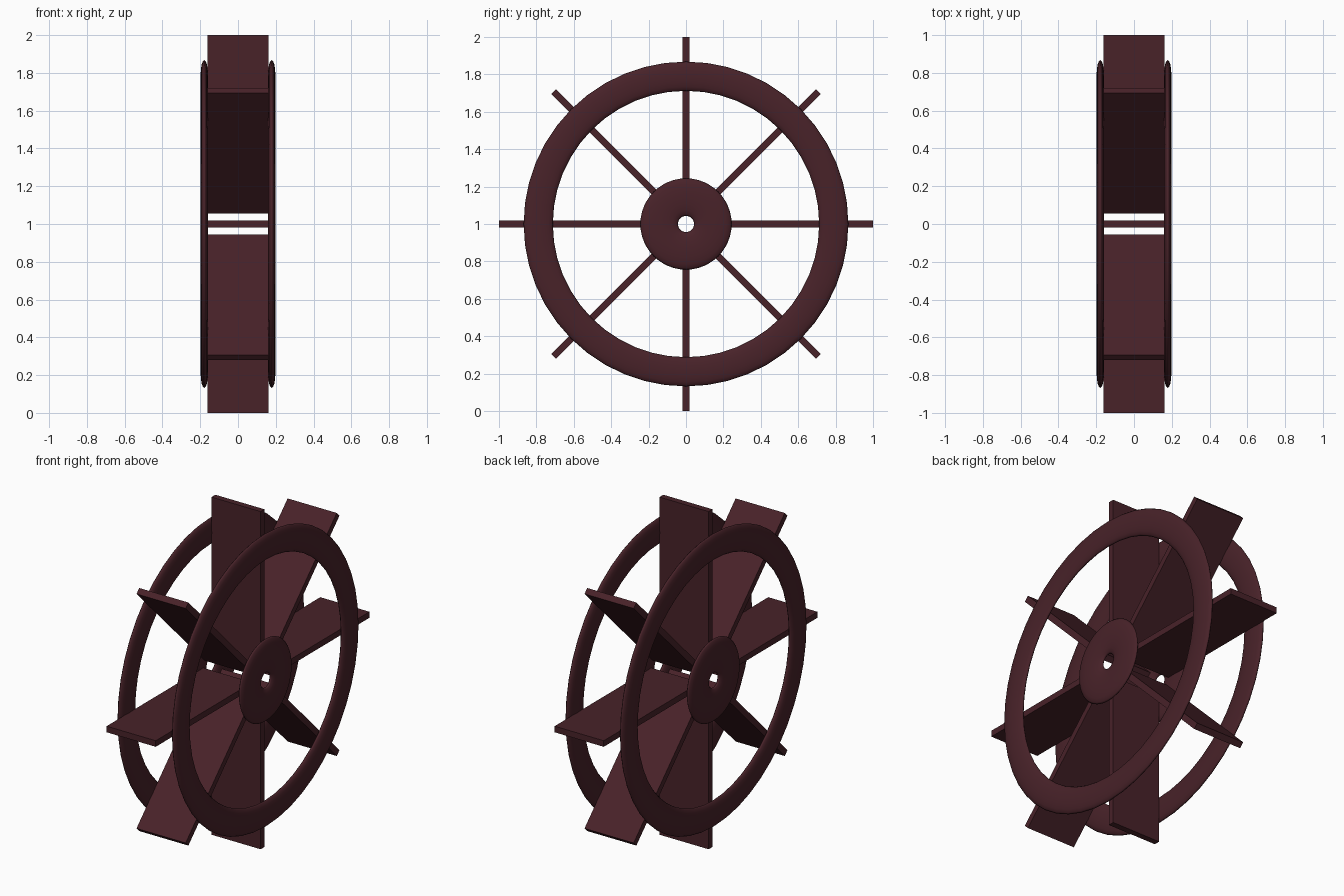
import bpy
import math

if "Cube" in bpy.data.objects:
    bpy.data.objects.remove(bpy.data.objects["Cube"])

CENTRE_Z = 1.0
PADDLES = 8
PADDLE_HALF_WIDTH = 0.161
OUTER_X = 0.198

wood = bpy.data.materials.new("dark_red_wood")
wood.diffuse_color = (0.065, 0.016, 0.022, 1.0)
wood.use_nodes = True
wood.node_tree.nodes["Principled BSDF"].inputs["Base Color"].default_value = wood.diffuse_color


def finish(name):
    obj = bpy.context.object
    obj.name = name
    obj.data.materials.append(wood)
    bpy.ops.object.transform_apply(location=False, rotation=True, scale=True)
    return obj


def flat_ring(name, x, inner, outer, segments):
    """Flattened torus whose axis runs along x."""
    minor = (outer - inner) / 2
    half_depth = (OUTER_X - PADDLE_HALF_WIDTH + 0.002) / 2
    bpy.ops.mesh.primitive_torus_add(
        major_radius=(outer + inner) / 2, minor_radius=minor,
        major_segments=segments, minor_segments=16,
        location=(x, 0, CENTRE_Z), rotation=(0, math.pi / 2, 0))
    bpy.context.object.scale = (1, 1, half_depth / minor)
    finish(name)
    bpy.ops.object.shade_smooth()


# Rims and hubs on both sides of the paddles
ring_x = (OUTER_X + PADDLE_HALF_WIDTH - 0.002) / 2
for side, sign in (("left", -1), ("right", 1)):
    flat_ring(f"rim_{side}", sign * ring_x, 0.712, 0.868, 48)
    flat_ring(f"hub_{side}", sign * ring_x, 0.043, 0.244, 48)

# Radial paddle boards, open around the axle
r_in, r_out, thick = 0.096, 1.0, 0.036
r_mid = (r_in + r_out) / 2
for i in range(PADDLES):
    a = 2 * math.pi * i / PADDLES
    bpy.ops.mesh.primitive_cube_add(
        size=1,
        location=(0, r_mid * math.cos(a), CENTRE_Z + r_mid * math.sin(a)),
        rotation=(a, 0, 0))
    bpy.context.object.scale = (2 * PADDLE_HALF_WIDTH, r_out - r_in, thick)
    finish(f"paddle_{i + 1}")
